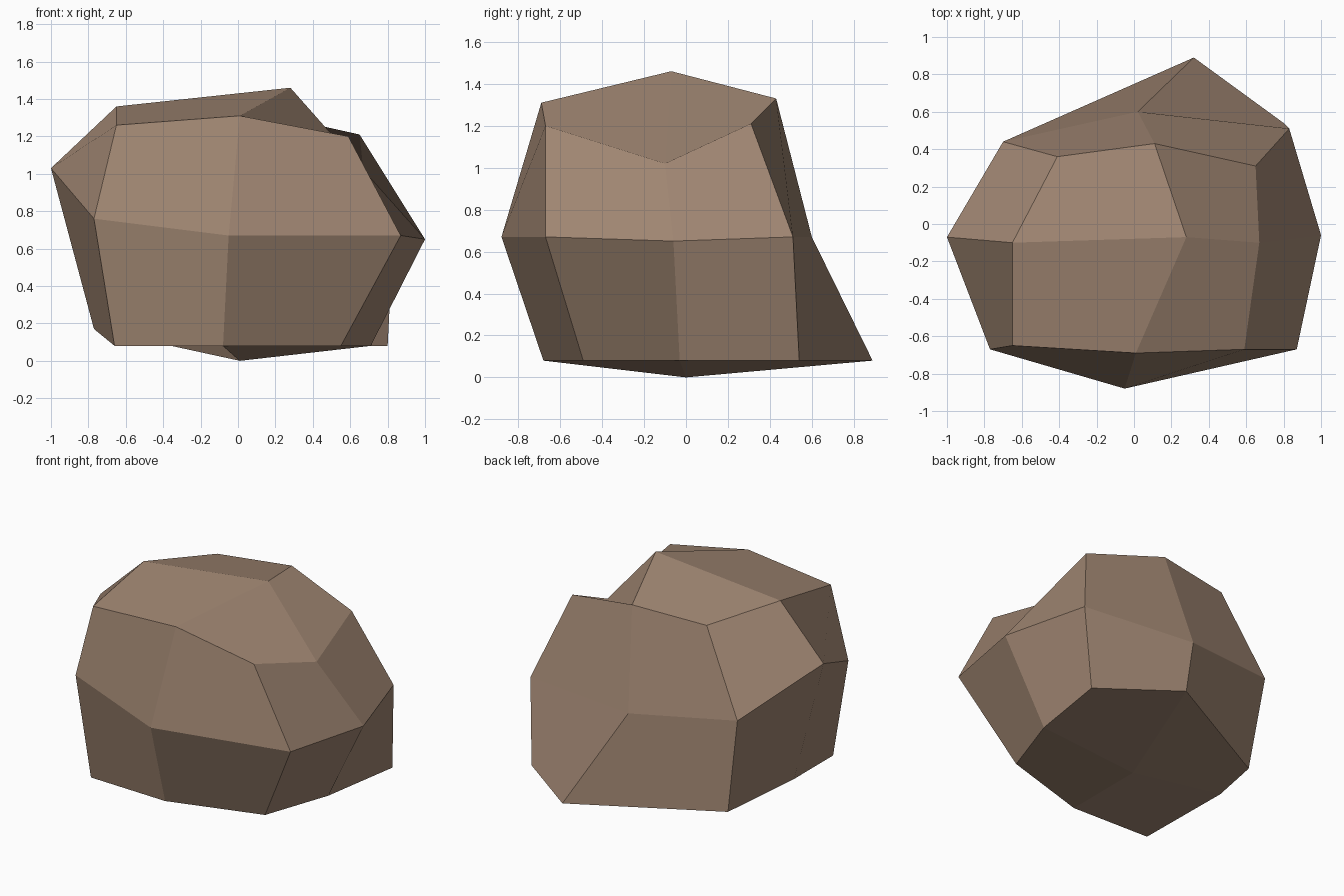
import bpy
import bmesh

default_cube = bpy.data.objects.get("Cube")
if default_cube:
    bpy.data.objects.remove(default_cube, do_unlink=True)


def make_material(name, colour):
    material = bpy.data.materials.new(name)
    material.use_nodes = True
    material.diffuse_color = colour
    shader = material.node_tree.nodes["Principled BSDF"]
    shader.inputs["Base Color"].default_value = colour
    shader.inputs["Roughness"].default_value = 0.9
    return material


# Three uneven rings, each running front right corner -> front -> left -> back -> right
base_ring = [(-.66, -.66, .08), (-.08, -.68, .08), (.55, -.49, .08), (.71, -.03, .08),
             (.80, .54, .08), (.32, .89, .08), (-.60, .40, .08), (-.77, -.08, .17)]
waist_ring = [(-.77, -.67, .76), (-.05, -.88, .67), (.87, -.67, .67), (1, -.06, .65),
              (.83, .51, .67), (.02, .60, .67), (-.70, .44, .75), (-1, -.07, 1.03)]
shoulder_ring = [(-.65, -.65, 1.26), (.01, -.69, 1.31), (.59, -.67, 1.20), (.67, -.10, 1.02),
                 (.65, .31, 1.21), (.11, .43, 1.33), (-.41, .36, 1.30), (-.65, -.10, 1.36)]
base_centre = (.01, 0, 0)
crown = (.28, -.07, 1.46)


def bridge(bm, lower, upper):
    """Join two rings with a band of quads."""
    count = len(lower)
    for i in range(count):
        j = (i + 1) % count
        bm.faces.new((lower[i], lower[j], upper[j], upper[i]))


def cap(bm, ring, centre):
    """Close a ring with one quad for each corner, meeting at the centre."""
    count = len(ring)
    for corner in range(0, count, 2):
        bm.faces.new((ring[corner - 1], ring[corner], ring[corner + 1], centre))


# Faceted boulder
bm = bmesh.new()
rings = [[bm.verts.new(point) for point in ring]
         for ring in (base_ring, waist_ring, shoulder_ring)]
for lower, upper in zip(rings, rings[1:]):
    bridge(bm, lower, upper)
cap(bm, rings[0], bm.verts.new(base_centre))
cap(bm, rings[-1], bm.verts.new(crown))
bmesh.ops.recalc_face_normals(bm, faces=bm.faces[:])

mesh = bpy.data.meshes.new("boulder")
bm.to_mesh(mesh)
bm.free()
mesh.materials.append(make_material("brown stone", (.35, .238, .168, 1)))
boulder = bpy.data.objects.new("boulder", mesh)
bpy.context.collection.objects.link(boulder)
